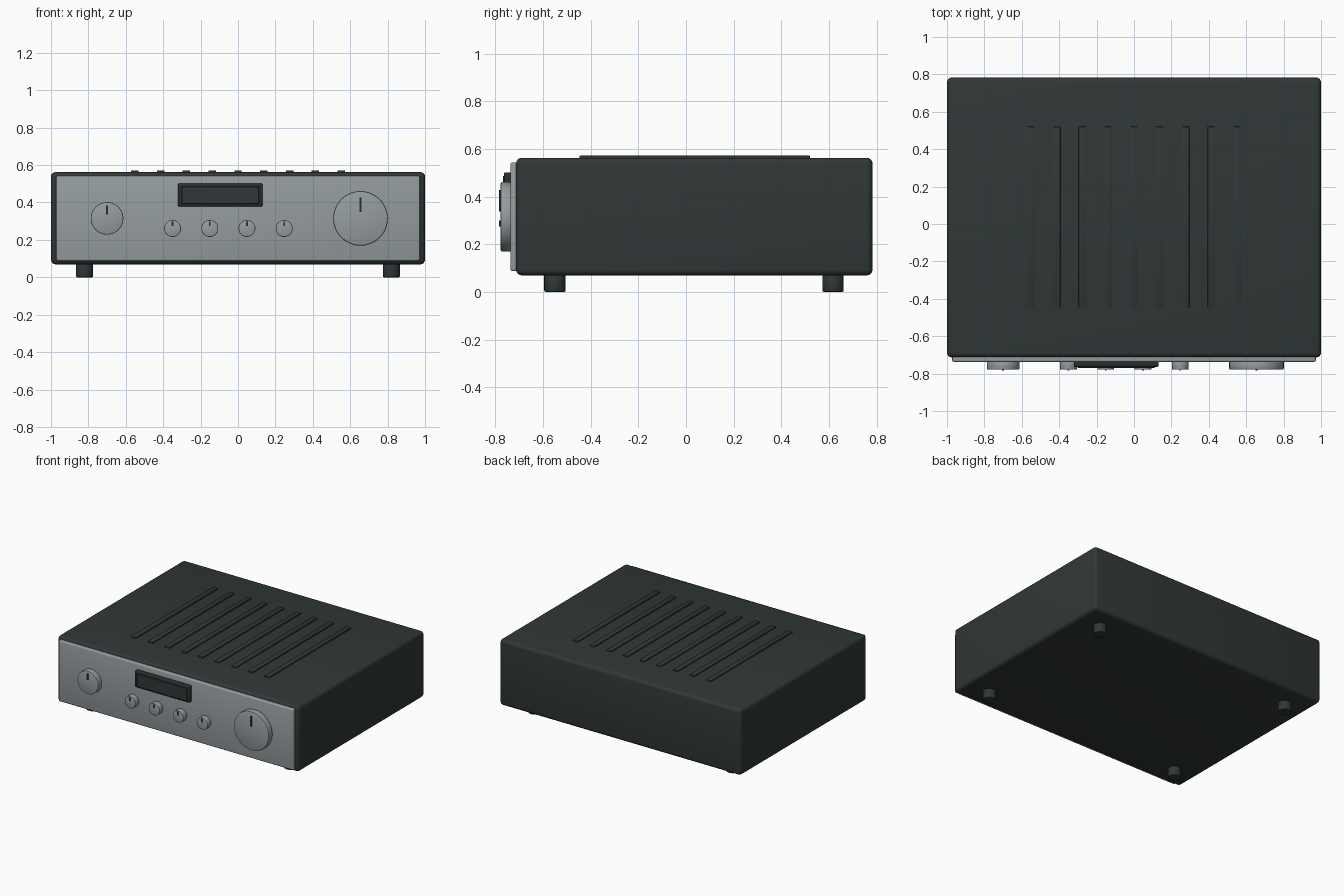
import bpy, math

if "Cube" in bpy.data.objects:
    bpy.data.objects.remove(bpy.data.objects["Cube"])


def material(name, rgb):
    m = bpy.data.materials.new(name)
    m.diffuse_color = (*rgb, 1)
    m.use_nodes = True
    m.node_tree.nodes["Principled BSDF"].inputs["Base Color"].default_value = m.diffuse_color
    return m


CASE = material("charcoal metal", (0.029, 0.039, 0.037))
SILVER = material("brushed silver", (0.30, 0.335, 0.35))
BLACK = material("black plastic", (0.022, 0.027, 0.027))


def finish(ob, name, mat, bevel, segments):
    ob.name = name
    ob.data.materials.append(mat)
    if bevel:
        b = ob.modifiers.new("bevel", 'BEVEL')
        b.width = bevel
        b.segments = segments
        b.limit_method = 'ANGLE'
        b.angle_limit = math.radians(40)
        bpy.ops.object.modifier_apply(modifier=b.name)
    bpy.ops.object.shade_smooth_by_angle(angle=math.radians(35))
    return ob


def box(name, x, y, z, mat, bevel=0.0, segments=3):
    """Box from (min, max) ranges."""
    bpy.ops.mesh.primitive_cube_add(size=1, location=[sum(r) / 2 for r in (x, y, z)])
    ob = bpy.context.object
    ob.scale = [r[1] - r[0] for r in (x, y, z)]
    bpy.ops.object.transform_apply(location=False, rotation=False, scale=True)
    return finish(ob, name, mat, bevel, segments)


def cylinder(name, loc, radius, depth, mat, bevel, facing_front=False):
    rot = (math.pi / 2, 0, 0) if facing_front else (0, 0, 0)
    bpy.ops.mesh.primitive_cylinder_add(vertices=64, radius=radius, depth=depth,
                                        location=loc, rotation=rot)
    return finish(bpy.context.object, name, mat, bevel, 2)


# Main case and front panel
box("case", (-1, 1), (-0.713, 0.783), (0.069, 0.563), CASE, 0.025, 4)
box("front_panel", (-0.972, 0.972), (-0.737, -0.70), (0.088, 0.543), SILVER, 0.008)

# Raised vent ribs on the lid
for i in range(9):
    x = (i - 4) * 0.138
    box(f"vent_rib_{i + 1}", (x - 0.02, x + 0.02), (-0.447, 0.52),
        (0.55, 0.572), CASE, 0.003, 2)

# Display housing with screen plate
box("display_housing", (-0.322, 0.132), (-0.764, -0.73), (0.378, 0.502), BLACK, 0.008)
box("display_screen", (-0.302, 0.112), (-0.769, -0.76), (0.392, 0.486), CASE, 0.002, 1)


# Knobs, each with a pointer mark
def knob(name, x, z, r, mark_from, mark_to, bevel):
    front, back = -0.779, -0.73
    cylinder(name, (x, (front + back) / 2, z), r, back - front, SILVER, bevel, True)
    box(name + "_pointer", (x - 0.005, x + 0.005), (front - 0.005, front + 0.004),
        (z + mark_from, z + mark_to), BLACK)


knob("input_knob", -0.70, 0.315, 0.087, 0.022, 0.070, 0.006)
knob("volume_knob", 0.655, 0.315, 0.146, 0.035, 0.113, 0.008)
for i in range(4):
    knob(f"tone_knob_{i + 1}", -0.35 + i * 0.199, 0.261, 0.045, 0.013, 0.038, 0.004)

# Feet
for sx in (-1, 1):
    for y in (-0.55, 0.617):
        cylinder("foot", (sx * 0.82, y, 0.04), 0.045, 0.08, CASE, 0.006)
